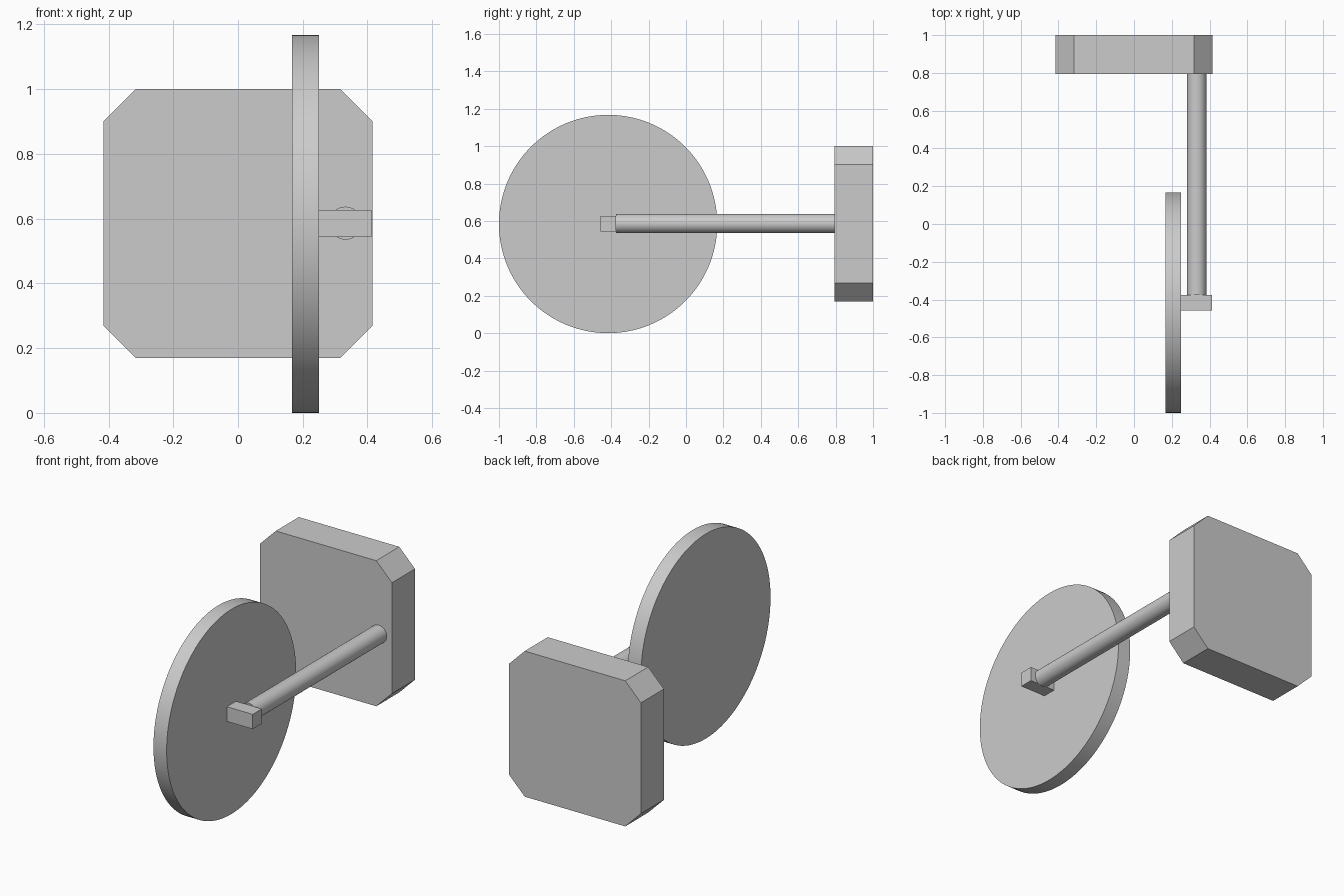
import bpy, bmesh
from math import pi
from mathutils import Matrix

if "Cube" in bpy.data.objects:
    bpy.data.objects.remove(bpy.data.objects["Cube"])


def finish(name, bm, smooth=False):
    bmesh.ops.recalc_face_normals(bm, faces=bm.faces)
    mesh = bpy.data.meshes.new(name)
    bm.to_mesh(mesh)
    bm.free()
    obj = bpy.data.objects.new(name, mesh)
    bpy.context.collection.objects.link(obj)
    if smooth:
        bpy.ops.object.select_all(action='DESELECT')
        obj.select_set(True)
        bpy.context.view_layer.objects.active = obj
        bpy.ops.object.shade_smooth_by_angle(angle=pi / 6)
    return obj


def cylinder(name, center, radius, depth, axis, sides):
    bm = bmesh.new()
    turn = Matrix.Rotation(pi / 2, 4, 'Y' if axis == 'X' else 'X')
    bmesh.ops.create_cone(bm, cap_ends=True, segments=sides, radius1=radius,
                          radius2=radius, depth=depth,
                          matrix=Matrix.Translation(center) @ turn)
    return finish(name, bm, True)


def box(name, lo, hi, chamfer=0.0):
    bm = bmesh.new()
    size = [b - a for a, b in zip(lo, hi)]
    mid = [(a + b) / 2 for a, b in zip(lo, hi)]
    bmesh.ops.create_cube(bm, size=1, matrix=Matrix.Translation(mid) @ Matrix.Diagonal((*size, 1)))
    if chamfer:
        # Cut only the corners running front to back
        edges = [e for e in bm.edges
                 if abs(e.verts[0].co.y - e.verts[1].co.y) > 1e-4]
        bmesh.ops.bevel(bm, geom=edges, offset=chamfer, offset_type='OFFSET',
                        segments=1, affect='EDGES')
    return finish(name, bm)


# Large upright wheel disc
cylinder("disc", (0.2085, -0.4165, 0.5835), 0.5835, 0.083, 'X', 128)
# Small block on the face of the disc
box("pin_block", (0.25, -0.457, 0.543), (0.413, -0.375, 0.627))
# Rod from the block to the plate
cylinder("connecting_rod", (0.332, 0.21, 0.586), 0.051, 1.17, 'Y', 48)
# Chamfered plate at the back
box("piston_plate", (-0.416, 0.793, 0.17), (0.416, 1.0, 1.0), 0.099)
